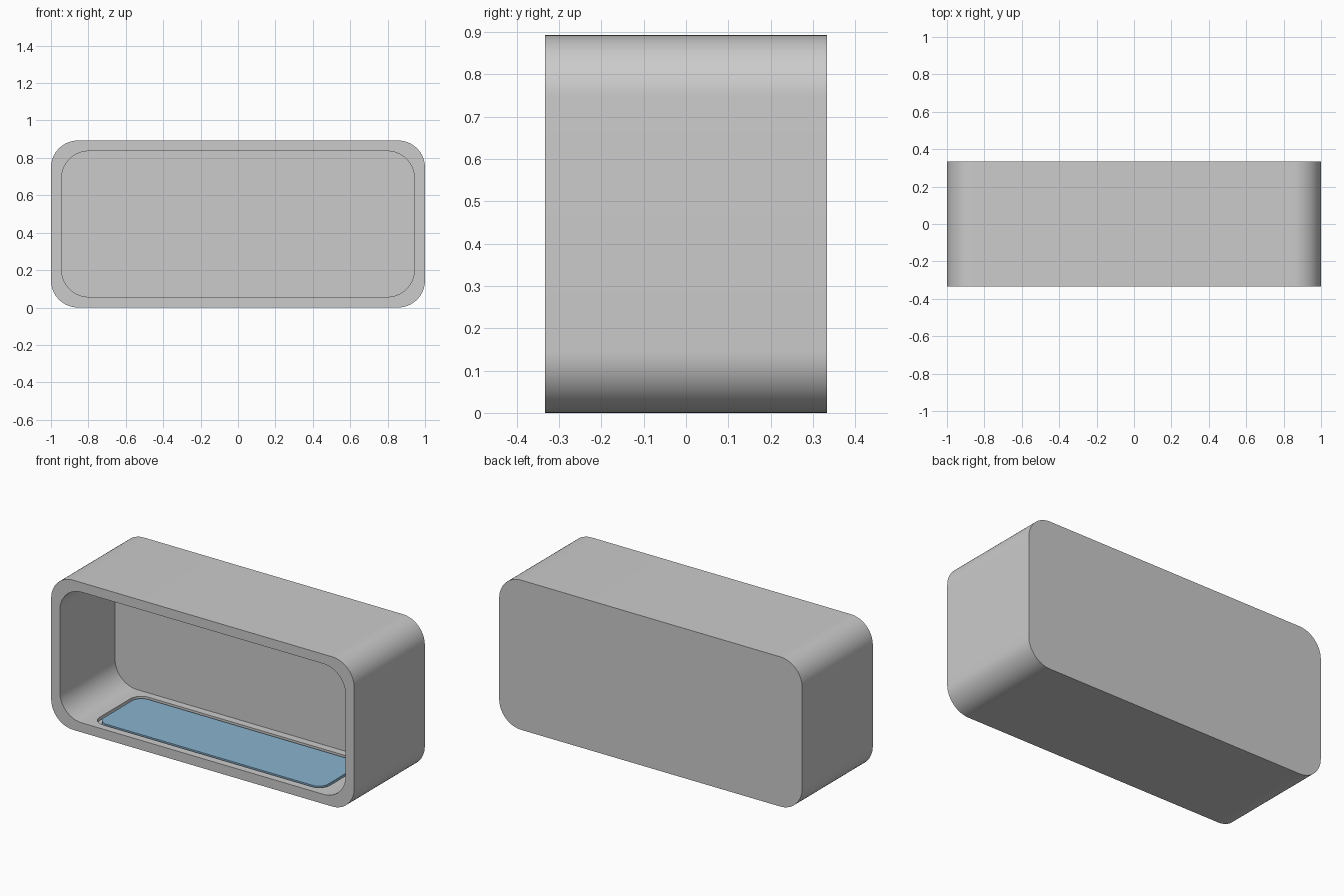
import bpy, bmesh, math
from mathutils import Vector

if "Cube" in bpy.data.objects:
    bpy.data.objects.remove(bpy.data.objects["Cube"])

W, D, H = 1.0, 0.333, 0.893      # half width, half depth, height
WALL, RADIUS = 0.057, 0.145
BACK_Y = 0.187                   # inner face of the back wall


def rounded_rect(cx, cy, hx, hy, r, seg):
    """Outline of a rounded rectangle, counter-clockwise."""
    pts = []
    for i, (sx, sy) in enumerate([(1, 1), (-1, 1), (-1, -1), (1, -1)]):
        for k in range(seg + 1):
            a = math.pi / 2 * (i + k / seg)
            pts.append((cx + sx * (hx - r) + r * math.cos(a),
                        cy + sy * (hy - r) + r * math.sin(a)))
    return pts


def prism(name, outline, start, end, axis):
    """Extrude an outline along y (outline in x, z) or z (outline in x, y)."""
    def place(u, v, t):
        return (u, t, v) if axis == 'Y' else (u, v, t)
    bm = bmesh.new()
    face = bm.faces.new([bm.verts.new(place(u, v, start)) for u, v in outline])
    ext = bmesh.ops.extrude_face_region(bm, geom=[face])
    moved = [g for g in ext['geom'] if isinstance(g, bmesh.types.BMVert)]
    bmesh.ops.translate(bm, verts=moved, vec=Vector(place(0, 0, end - start)))
    bmesh.ops.recalc_face_normals(bm, faces=bm.faces)
    mesh = bpy.data.meshes.new(name)
    bm.to_mesh(mesh)
    bm.free()
    obj = bpy.data.objects.new(name, mesh)
    bpy.context.collection.objects.link(obj)
    return obj


def smooth(obj):
    bpy.ops.object.select_all(action='DESELECT')
    obj.select_set(True)
    bpy.context.view_layer.objects.active = obj
    bpy.ops.object.shade_smooth_by_angle(angle=math.radians(30))


def cut(obj, cutter):
    mod = obj.modifiers.new(cutter.name, 'BOOLEAN')
    mod.operation, mod.solver, mod.object = 'DIFFERENCE', 'EXACT', cutter
    bpy.context.view_layer.objects.active = obj
    bpy.ops.object.modifier_apply(modifier=mod.name)
    bpy.data.objects.remove(cutter)


# Housing: rounded box, hollow from the front
housing = prism("housing", rounded_rect(0, H / 2, W, H / 2, RADIUS, 16), -D, D, 'Y')
cut(housing, prism("cavity_cutter", rounded_rect(
    0, H / 2, W - WALL, H / 2 - WALL, RADIUS, 16), -D - 0.1, BACK_Y, 'Y'))

# Shallow recess in the floor
mid_y = (BACK_Y - D) / 2
cut(housing, prism("recess_cutter", rounded_rect(
    0, mid_y, 0.76, 0.215, 0.07, 10), WALL - 0.02, WALL + 0.05, 'Z'))
smooth(housing)

# Blue panel sitting in the recess, with a narrow gap around it
panel = prism("floor_panel", rounded_rect(0, mid_y, 0.74, 0.195, 0.06, 10),
              WALL - 0.02, WALL - 0.002, 'Z')
blue = bpy.data.materials.new("blue")
blue.diffuse_color = (0.25, 0.45, 0.62, 1)
blue.use_nodes = True
blue.node_tree.nodes["Principled BSDF"].inputs["Base Color"].default_value = blue.diffuse_color
panel.data.materials.append(blue)
smooth(panel)
